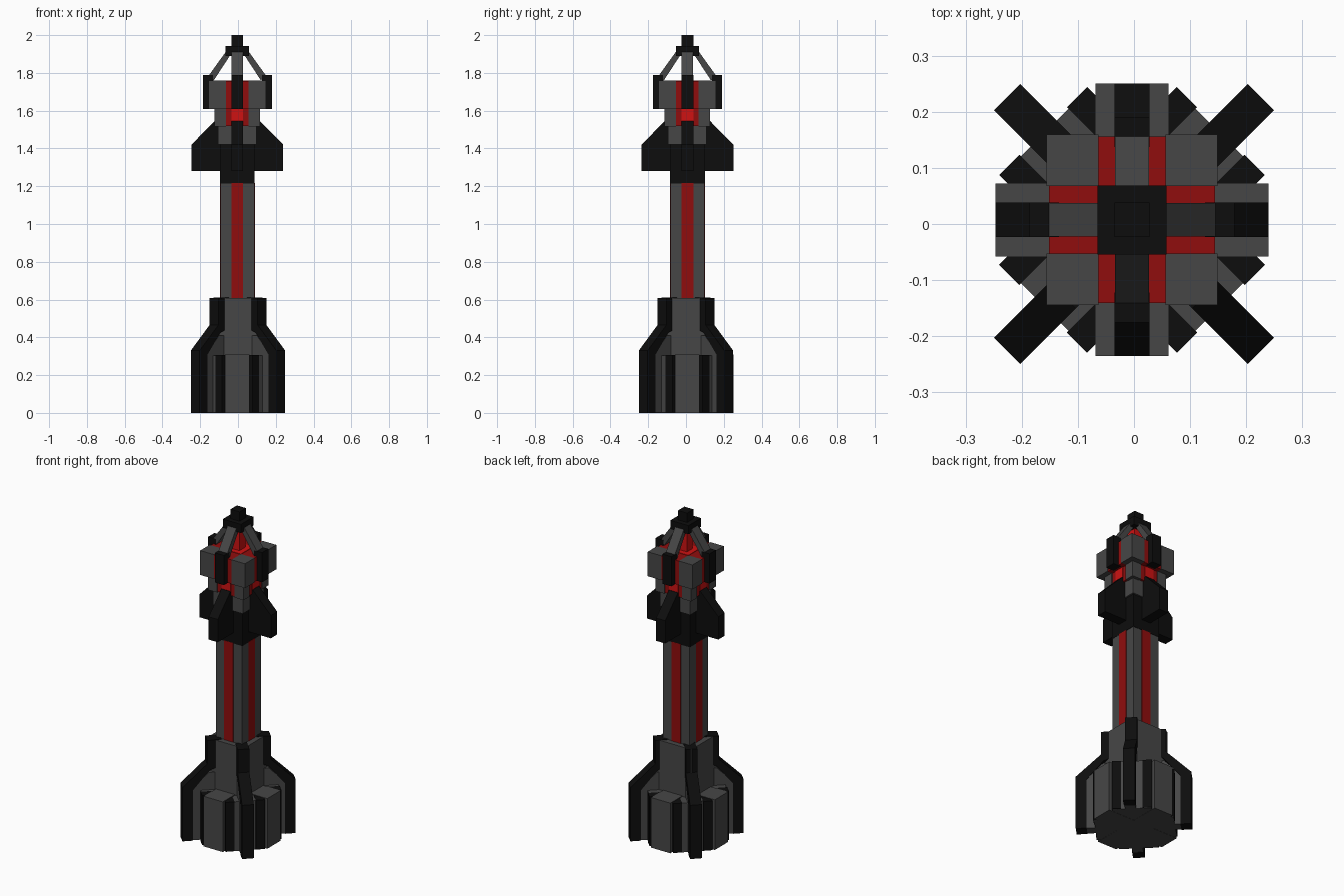
import bpy, bmesh, math
from mathutils import Matrix, Vector

if "Cube" in bpy.data.objects:
    bpy.data.objects.remove(bpy.data.objects["Cube"])


def mat(name, rgb):
    m = bpy.data.materials.new(name)
    m.diffuse_color = (*rgb, 1)
    m.use_nodes = True
    m.node_tree.nodes["Principled BSDF"].inputs["Base Color"].default_value = m.diffuse_color
    return m


GREY = mat("dark grey", (0.062, 0.062, 0.062))
BLACK = mat("black", (0.004, 0.004, 0.004))
RED = mat("deep red", (0.28, 0.004, 0.004))
GLOW = mat("bright red", (0.62, 0.006, 0.006))
OFF = Vector((-0.0035, 0.0075, 0))      # tower axis sits slightly off centre


def finish(name, bm, material, angle, off):
    bmesh.ops.recalc_face_normals(bm, faces=bm.faces)
    bm.transform(Matrix.Translation(off) @ Matrix.Rotation(math.radians(angle), 4, 'Z'))
    me = bpy.data.meshes.new(name)
    bm.to_mesh(me)
    bm.free()
    me.materials.append(material)
    ob = bpy.data.objects.new(name, me)
    bpy.context.collection.objects.link(ob)


def box(name, lo, hi, material, angle=0, off=OFF):
    bm = bmesh.new()
    bmesh.ops.create_cube(bm, size=1)
    for v in bm.verts:
        v.co = Vector([lo[i] if v.co[i] < 0 else hi[i] for i in range(3)])
    finish(name, bm, material, angle, off)


def block(name, half, z0, z1, material):
    box(name, (-half, -half, z0), (half, half, z1), material)


def plate(name, profile, half, material, angle, off=OFF):
    """Extrude a (radius, z) outline to a slab 2*half thick, turned by angle."""
    bm = bmesh.new()
    f = bm.faces.new([bm.verts.new((r, -half, z)) for r, z in profile])
    ext = bmesh.ops.extrude_face_region(bm, geom=[f])
    for v in ext["geom"]:
        if isinstance(v, bmesh.types.BMVert):
            v.co.y = half
    finish(name, bm, material, angle, off)


# Central tower
block("lower_body", 0.125, 0.002, 0.608, GREY)
block("column", 0.09, 0.60, 1.23, GREY)
block("collar", 0.092, 1.215, 1.42, BLACK)
block("neck", 0.102, 1.42, 1.52, GREY)
block("lantern_core", 0.06, 1.50, 1.76, GLOW)
block("lantern_candle", 0.028, 1.75, 1.90, GLOW)
block("cap", 0.0615, 1.89, 1.943, BLACK)
block("tip", 0.031, 1.94, 2.0, BLACK)

NO = Vector((0, 0, 0))
rim = [(0.26, 0), (0.32, 0), (0.32, 0.33), (0.18, 0.465), (0.18, 0.608),
       (0.10, 0.612), (0.10, 0.45), (0.165, 0.425), (0.26, 0.31)]
panel = [(0.1, 0.001), (0.27, 0.001), (0.27, 0.31), (0.17, 0.41), (0.1, 0.41)]
fin = [(0.08, 1.28), (0.243, 1.28), (0.243, 1.42), (0.12, 1.545), (0.08, 1.545)]
strut = [(0.125, 1.76), (0.152, 1.785), (0.055, 1.92), (0.04, 1.89)]

for k in range(4):
    a = 90 * k
    d = a + 45
    # Base: octagonal ring of blocks with black bars
    box("base_block", (0.0, -0.065, 0), (0.243, 0.065, 0.308), GREY, a)
    box("base_corner_block", (0.0, -0.108, 0.001), (0.22, 0.108, 0.304), GREY, d)
    for s in (-1, 1):
        t = sorted((s * 0.06, s * 0.111))
        box("base_bar", (0.13, t[0], 0.003), (0.224, t[1], 0.306), BLACK, d)
    # Diagonal base fins
    plate("base_fin_rim", rim, 0.033, BLACK, d, NO)
    plate("base_fin_panel", panel, 0.030, GREY, d, NO)
    # Red stripe on the column
    box("column_stripe", (0.085, -0.031, 0.605), (0.093, 0.031, 1.218), RED, a)
    # Upper fins
    plate("upper_fin", fin, 0.031, BLACK, a)
    # Lantern corners and red windows
    box("lantern_corner", (0.06, 0.06, 1.61), (0.152, 0.152, 1.76), GREY, a)
    box("lantern_corner_foot", (0.06, 0.06, 1.515), (0.12, 0.12, 1.615), GREY, a)
    box("lantern_window", (0.055, -0.061, 1.61), (0.148, 0.061, 1.757), RED, a)
    box("lantern_window_foot", (0.055, -0.061, 1.518), (0.115, 0.061, 1.61), RED, a)
    box("lantern_glow", (0.11, -0.031, 1.54), (0.118, 0.031, 1.612), GLOW, a)
    # Black clasp and roof strut
    box("lantern_clasp", (0.13, -0.031, 1.608), (0.183, 0.031, 1.79), BLACK, a)
    plate("roof_strut", strut, 0.03, GREY, a)
